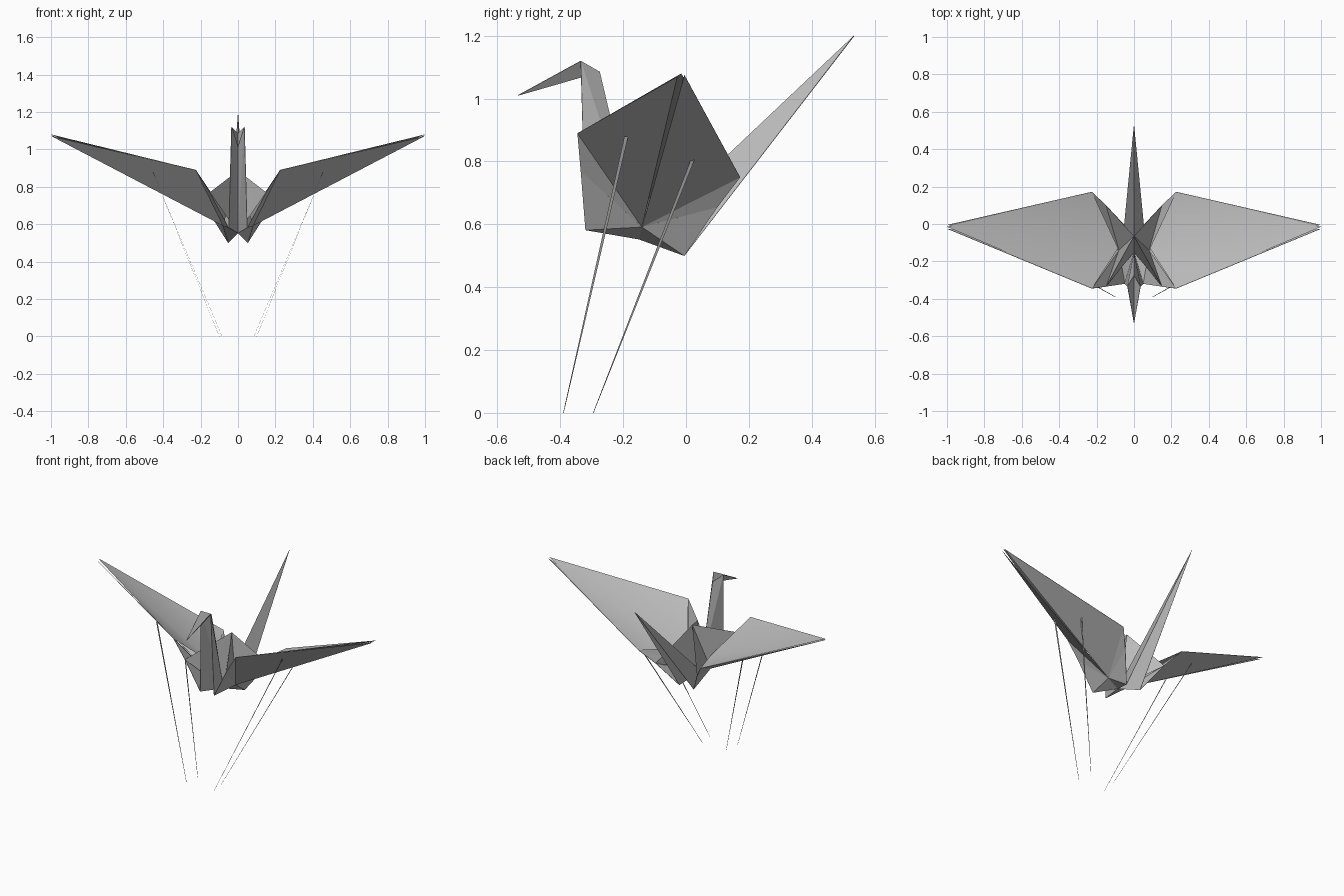
import bpy

cube = bpy.data.objects.get("Cube")
if cube:
    bpy.data.objects.remove(cube, do_unlink=True)

paper = bpy.data.materials.new("grey paper")
GREY = (0.5, 0.5, 0.5, 1)
paper.diffuse_color = GREY
paper.use_nodes = True
paper.node_tree.nodes["Principled BSDF"].inputs["Base Color"].default_value = GREY

# Crease points on the +x half of the folded sheet
P = dict(
    tip=(1.0, -0.015, 1.08),          # wing
    tip_front=(0.995, -0.027, 1.07),
    tip_rear=(0.998, -0.005, 1.075),
    front=(0.225, -0.345, 0.89),
    rear=(0.225, 0.172, 0.75),
    root=(0.08, -0.14, 0.592),
    root_top=(0.085, -0.13, 0.68),
    flap_front=(0.15, -0.335, 0.77),  # body
    flap_rear=(0.15, 0.10, 0.655),
    peak=(0, -0.065, 0.885),
    base=(0, -0.15, 0.553),
    neck_foot=(0.05, -0.32, 0.582),   # neck and head
    neck_top=(0.035, -0.335, 1.12),
    nape=(0, -0.275, 1.085),
    beak=(0, -0.535, 1.01),
    tail_foot=(0.052, -0.005, 0.50),  # tail
    tail_tip=(0, 0.535, 1.2),
)


def add_object(name, verts, faces):
    mesh = bpy.data.meshes.new(name)
    mesh.from_pydata(verts, [], faces)
    mesh.materials.append(paper)
    obj = bpy.data.objects.new(name, mesh)
    bpy.context.collection.objects.link(obj)
    return obj


def sheet(name, folds):
    """Single paper panel from crease names, mirrored to both sides."""
    faces = [f.split() for f in folds]
    names = list(dict.fromkeys(n for f in faces for n in f))
    obj = add_object(name, [P[n] for n in names],
                     [[names.index(n) for n in f] for f in faces])
    obj.modifiers.new("both_sides", 'MIRROR')
    return obj


def folded(name, folds):
    """Flat-faced panel with crisp creases and the thickness of paper."""
    solid = sheet(name, folds).modifiers.new("paper_thickness", 'SOLIDIFY')
    solid.thickness = 0.002
    solid.offset = 0


# Wings: one softly bent upper sheet and two flaps folded to the centre below
upper = sheet("wing_upper_sheets", ["tip root_top front", "tip rear root_top"])
upper.data.flip_normals()
bpy.ops.object.select_all(action='DESELECT')
upper.select_set(True)
bpy.context.view_layer.objects.active = upper
bpy.ops.object.shade_smooth_by_angle(angle=1.2)
folded("wing_front_flaps", ["tip_front front root", "front flap_front root"])
folded("wing_rear_flaps", ["tip_rear root rear", "root flap_rear rear"])

# Body: raised centre hump and the lower side flaps
folded("body_hump", ["peak flap_front root", "peak root flap_rear",
                     "peak base flap_front", "peak flap_rear base"])
folded("body_side_flaps", ["flap_front neck_foot root", "neck_foot base root",
                           "root base tail_foot", "root tail_foot flap_rear"])

# Neck, reverse-folded head, tail
folded("neck", ["neck_top neck_foot base", "neck_top base nape"])
folded("head", ["neck_top nape beak"])
folded("tail", ["tail_foot tail_tip base"])


# Hanging strings: flat ribbons that taper downwards
def string(name, top, bottom):
    rings = [(top, 0.006), (bottom, 0.001)]
    verts = [(x + a * 0.0004, y + b * w, z)
             for (x, y, z), w in rings
             for a, b in ((-1, -1), (1, -1), (1, 1), (-1, 1))]
    faces = [(i, (i + 1) % 4, (i + 1) % 4 + 4, i + 4) for i in range(4)]
    add_object(name, verts, faces + [(3, 2, 1, 0), (4, 5, 6, 7)])


for side, s in (("left", 1), ("right", -1)):
    string(side + "_front_string", (s * 0.455, -0.19, 0.88), (s * 0.10, -0.39, 0))
    string(side + "_rear_string", (s * 0.43, 0.025, 0.815), (s * 0.085, -0.295, 0))
